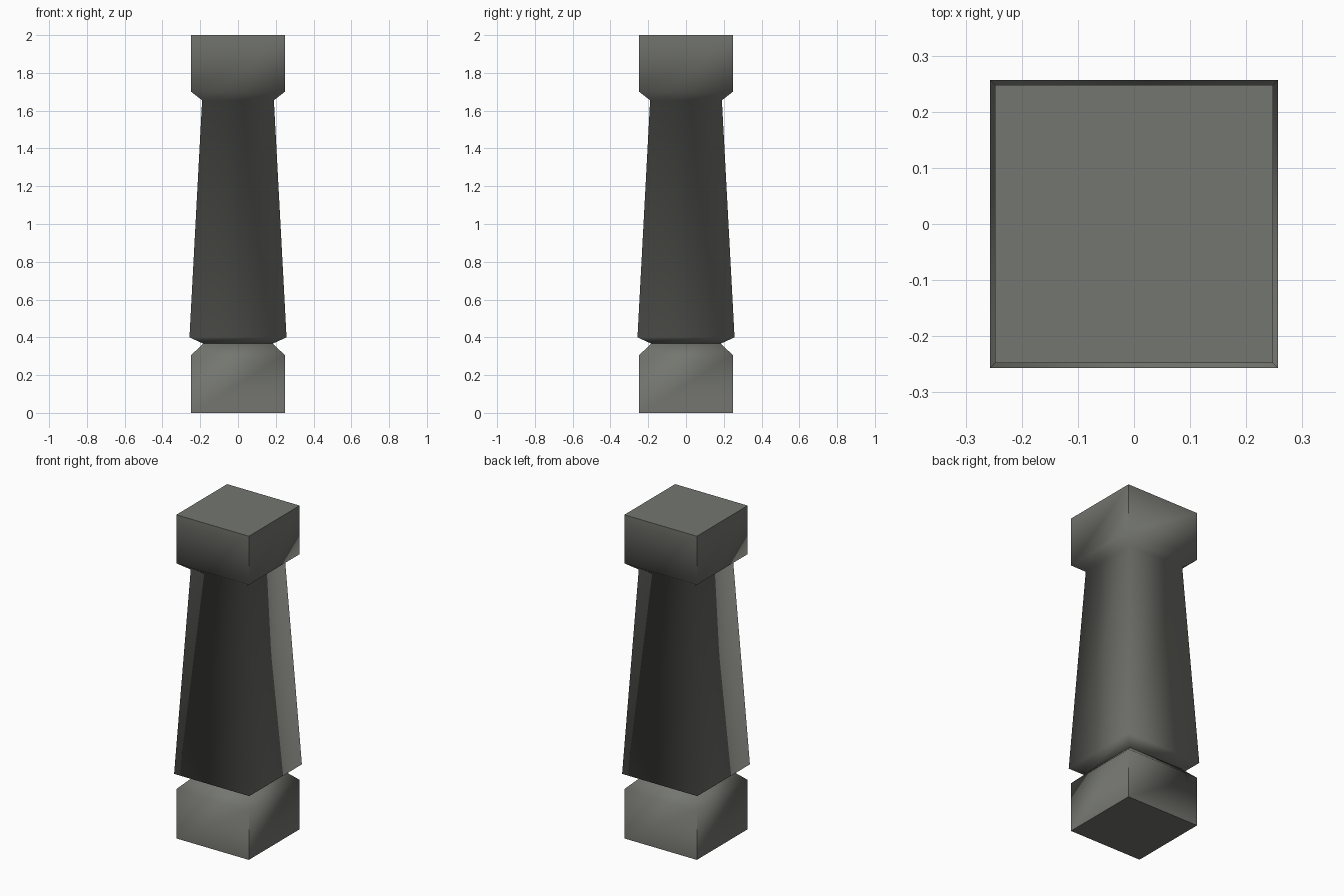
import bpy, bmesh, math

if "Cube" in bpy.data.objects:
    bpy.data.objects.remove(bpy.data.objects["Cube"])

# Square profile of the pillar: (half width, height)
PROFILE = [(0.248, 0.0), (0.248, 0.305), (0.185, 0.367), (0.257, 0.40),
           (0.19, 1.655), (0.248, 1.70), (0.248, 2.0)]

stone = bpy.data.materials.new("grey_stone")
stone.diffuse_color = (0.175, 0.18, 0.16, 1)
stone.use_nodes = True
stone.node_tree.nodes["Principled BSDF"].inputs["Base Color"].default_value = stone.diffuse_color

# Pillar body: stacked square rings with end caps
bm = bmesh.new()
rings = [[bm.verts.new((sx * h, sy * h, z))
          for sx, sy in ((-1, -1), (1, -1), (1, 1), (-1, 1))] for h, z in PROFILE]
for lo, hi in zip(rings, rings[1:]):
    for i in range(4):
        j = (i + 1) % 4
        bm.faces.new((lo[i], lo[j], hi[j], hi[i]))
bm.faces.new(rings[0][::-1])
bm.faces.new(rings[-1])
mesh = bpy.data.meshes.new("pillar")
bm.to_mesh(mesh)
bm.free()
mesh.materials.append(stone)

pillar = bpy.data.objects.new("pillar", mesh)
bpy.context.collection.objects.link(pillar)
bpy.context.view_layer.objects.active = pillar
pillar.select_set(True)
# Soft ledges, crisp corners and groove
bpy.ops.object.shade_smooth_by_angle(angle=math.radians(72))
